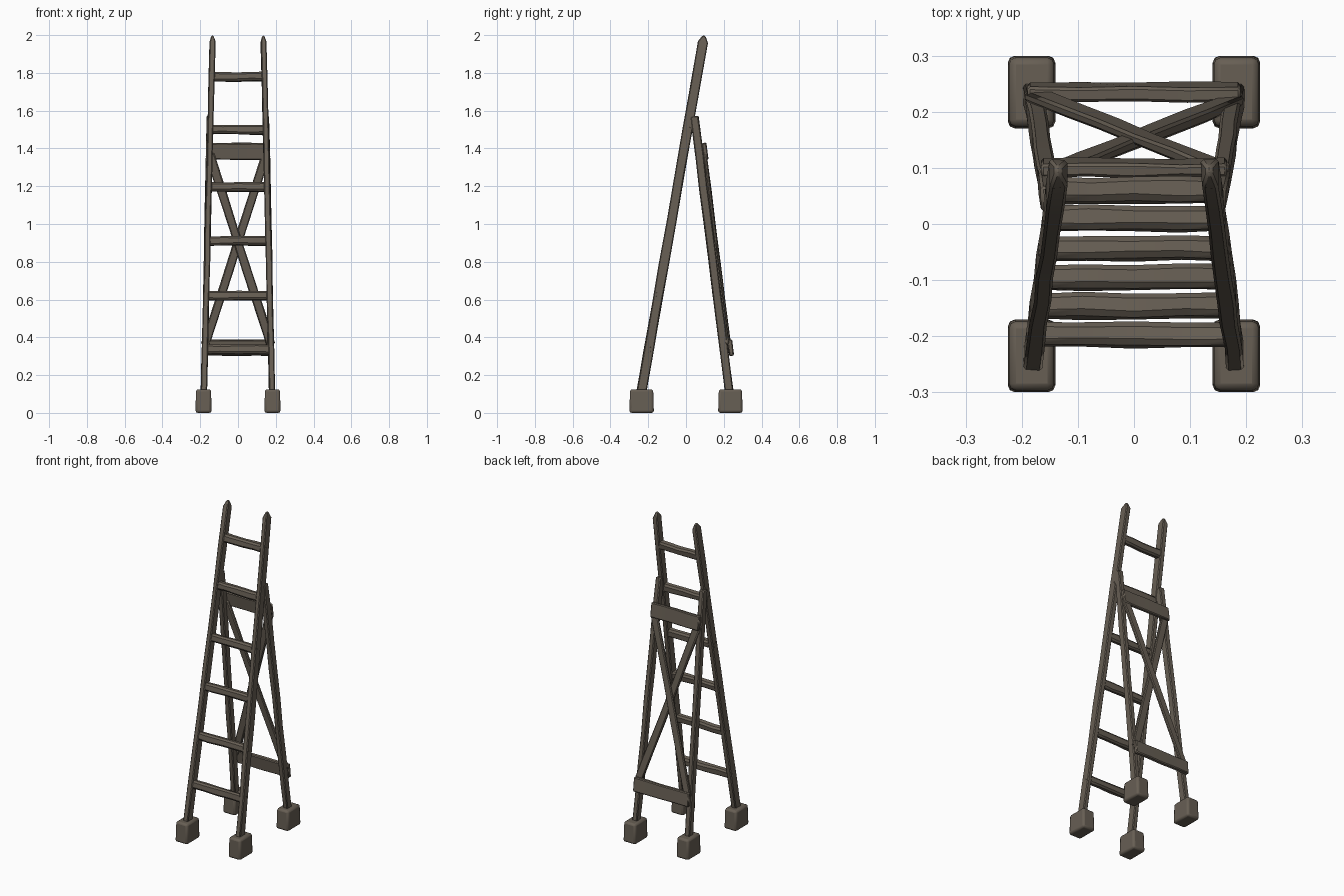
import bpy, bmesh, random
from mathutils import Vector

if "Cube" in bpy.data.objects:
    bpy.data.objects.remove(bpy.data.objects["Cube"])

random.seed(4)
wood = bpy.data.materials.new("weathered brown wood")
wood.diffuse_color = (0.135, 0.113, 0.088, 1)
wood.use_nodes = True
wood.node_tree.nodes["Principled BSDF"].inputs["Base Color"].default_value = wood.diffuse_color


def finish(bm, name, bevel, segments=1):
    bmesh.ops.recalc_face_normals(bm, faces=bm.faces)
    me = bpy.data.meshes.new(name)
    bm.to_mesh(me)
    bm.free()
    me.materials.append(wood)
    ob = bpy.data.objects.new(name, me)
    bpy.context.collection.objects.link(ob)
    mod = ob.modifiers.new("worn edges", 'BEVEL')
    mod.width = bevel
    mod.segments = segments
    mod.angle_limit = 0.6
    bpy.context.view_layer.objects.active = ob
    ob.select_set(True)
    bpy.ops.object.shade_smooth_by_angle(angle=0.6)
    ob.select_set(False)
    return ob


def beam(name, a, b, width, thick, hint, cuts=6, rough=0.002, tip=0.0, bevel=0.005):
    """Hand-hewn rectangular beam from a to b; width runs along hint."""
    a, b = Vector(a), Vector(b)
    d = (b - a).normalized()
    hint = Vector(hint)
    u = (hint - d * hint.dot(d)).normalized()
    v = d.cross(u)
    length = (b - a).length
    stops = [(i / cuts * (length - tip), 1.0) for i in range(cuts + 1)]
    if tip:
        stops.append((length, 0.3))
    bm = bmesh.new()
    rings = []
    for s, k in stops:
        ring = []
        for su, sv in ((-1, -1), (1, -1), (1, 1), (-1, 1)):
            ju, jv = (random.uniform(-rough, rough) for _ in range(2))
            ring.append(bm.verts.new(a + d * s + u * (su * width / 2 * k + ju)
                                     + v * (sv * thick / 2 * k + jv)))
        rings.append(ring)
    for r, q in zip(rings, rings[1:]):
        for i in range(4):
            bm.faces.new((r[i], r[(i + 1) % 4], q[(i + 1) % 4], q[i]))
    bm.faces.new(rings[0])
    bm.faces.new(rings[-1])
    return finish(bm, name, bevel)


def front_y(z):
    return -0.235 + 0.178 * (z - 0.12)


def back_y(z):
    return 0.228 - 0.127 * (z - 0.12)


def rail_x(z):
    return 0.181 - 0.0245 * (z - 0.1)


# Rails, back legs and block feet, left and right
for s, side in ((-1, "left"), (1, "right")):
    beam("front_rail_" + side, (s * rail_x(0.08), front_y(0.08), 0.08),
         (s * rail_x(2), front_y(2) - 0.004, 1.997), 0.052, 0.031, (0, 1, 0), cuts=8, tip=0.035)
    beam("back_leg_" + side, (s * 0.181, back_y(0.08), 0.08),
         (s * 0.149, back_y(1.57), 1.57), 0.044, 0.032, (0, 1, 0), cuts=8)
    for f, end in ((-1, "front"), (1, "back")):
        bm = bmesh.new()
        bmesh.ops.create_cube(bm, size=1)
        for p in bm.verts:
            k = 0.94 if p.co.z > 0 else 1.0
            p.co = Vector((s * 0.1825 + p.co.x * 0.085 * k,
                           f * 0.235 + p.co.y * 0.13 * k, (p.co.z + 0.5) * 0.125))
        finish(bm, end + "_foot_" + side, 0.012, 2)

# Six rungs let through the front rails
for i, z in enumerate((0.335, 0.62, 0.91, 1.195, 1.5, 1.78)):
    h = rail_x(z) + 0.016
    beam("rung_%d" % (i + 1), (-h, front_y(z), z), (h, front_y(z), z),
         0.048, 0.042, (0, 0.17, 1), cuts=4, rough=0.003, bevel=0.01)


def behind(x, z, off):
    return (x, back_y(z) + off, z)


# Boards across the back legs
beam("upper_back_board", behind(-0.166, 1.385, 0.033), behind(0.166, 1.385, 0.033),
     0.088, 0.024, (0, -0.127, 1), cuts=4)
beam("lower_back_board", behind(-0.19, 0.345, 0.036), behind(0.19, 0.345, 0.036),
     0.086, 0.026, (0, -0.127, 1), cuts=4)

# Crossed braces on the back
for s, off, name in ((-1, 0.021, "cross_brace_inner"), (1, 0.031, "cross_brace_outer")):
    beam(name, behind(s * 0.15, 1.37, off), behind(-s * 0.174, 0.36, off),
         0.046, 0.02, (1, 0, 0), cuts=5)
